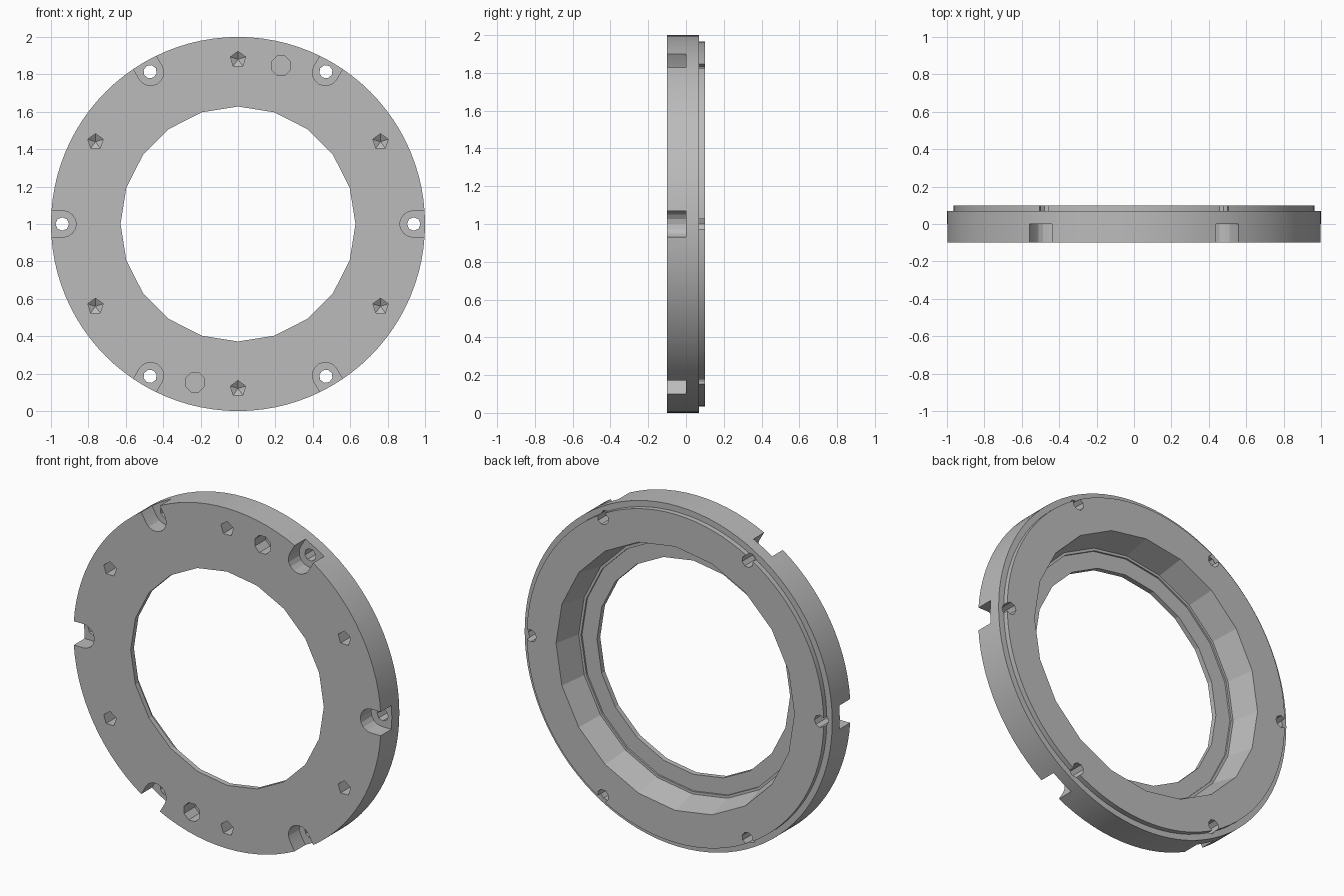
import bpy
import bmesh
from math import cos, sin, pi, radians

cube = bpy.data.objects.get("Cube")
if cube:
    bpy.data.objects.remove(cube, do_unlink=True)

grey = bpy.data.materials.new("machined grey")
grey.use_nodes = True
colour = (0.5, 0.5, 0.5, 1)
grey.diffuse_color = colour
grey.node_tree.nodes["Principled BSDF"].inputs["Base Color"].default_value = colour


def make_object(name, bm):
    bmesh.ops.recalc_face_normals(bm, faces=bm.faces)
    mesh = bpy.data.meshes.new(name)
    bm.to_mesh(mesh)
    bm.free()
    mesh.materials.append(grey)
    obj = bpy.data.objects.new(name, mesh)
    bpy.context.collection.objects.link(obj)
    return obj


def turned(name, profile, sides, x=0, z=1, phase=0):
    """Solid of (radius, y) steps turned about an axis along y, capped at both ends."""
    bm = bmesh.new()
    rings = []
    for r, y in profile:
        angles = [phase + 2 * pi * i / sides for i in range(sides)]
        rings.append([bm.verts.new((x + r * cos(a), y, z + r * sin(a))) for a in angles])
    for a, b in zip(rings, rings[1:]):
        for i in range(sides):
            j = (i + 1) % sides
            bm.faces.new((a[i], a[j], b[j], b[i]))
    bm.faces.new(rings[0])
    bm.faces.new(rings[-1])
    return make_object(name, bm)


def slot(name, angle, radius, half_width, front, back):
    """Round-bottomed pocket that runs out through the rim."""
    outline = [(1.1, -half_width), (1.1, half_width)]
    for i in range(9):
        a = pi / 2 + pi * i / 8
        outline.append((radius + half_width * cos(a), half_width * sin(a)))
    c, s = cos(angle), sin(angle)
    bm = bmesh.new()
    face = bm.faces.new([bm.verts.new((u * c - v * s, front, 1 + u * s + v * c))
                         for u, v in outline])
    moved = bmesh.ops.extrude_face_region(bm, geom=[face])["geom"]
    bmesh.ops.translate(bm, vec=(0, back - front, 0),
                        verts=[v for v in moved if isinstance(v, bmesh.types.BMVert)])
    return make_object(name, bm)


# Stepped disc: full-width body with a slightly smaller lip at the back
ring = turned("flange_ring", [(1, -0.1), (1, 0.07), (0.965, 0.07), (0.965, 0.1)], 96)

# Central opening, with a wide recess and a fine ledge behind it
cutters = [
    turned("bore_cutter", [(0.628, -0.2), (0.628, 0.2)], 20),
    turned("recess_cutter", [(0.725, -0.07), (0.725, -0.06), (0.74, -0.06),
                             (0.775, 0.1), (0.775, 0.2)], 20),
]

# Six counterbored bolt holes on the rim, six blind holes between them
for k in range(6):
    a = radians(60 * k)
    cutters.append(slot("pocket_cutter", a, 0.935, 0.07, -0.2, 0.0))
    cutters.append(turned("bolt_cutter", [(0.036, -0.2), (0.036, 0.2)], 8,
                          0.94 * cos(a), 1 + 0.94 * sin(a), a))
    b = a + radians(30)
    cutters.append(turned("blind_cutter", [(0.043, -0.2), (0.043, 0.0), (0.002, 0.025)], 5,
                          0.88 * cos(b), 1 + 0.88 * sin(b), pi / 2))

# Two dowel holes on opposite sides
for side in (1, -1):
    cutters.append(turned("dowel_cutter", [(0.055, -0.2), (0.055, 0.0)], 8,
                          0.23 * side, 1 + 0.847 * side, pi / 8))

# Cut everything out of the disc
bpy.ops.object.select_all(action="DESELECT")
bpy.context.view_layer.objects.active = ring
ring.select_set(True)
for cutter in cutters:
    cutter.hide_render = True
    cut = ring.modifiers.new(cutter.name, "BOOLEAN")
    cut.operation = "DIFFERENCE"
    cut.solver = "EXACT"
    cut.object = cutter
    bpy.ops.object.modifier_apply(modifier=cut.name)
    bpy.data.objects.remove(cutter, do_unlink=True)

bpy.ops.object.shade_smooth_by_angle(angle=radians(15))
